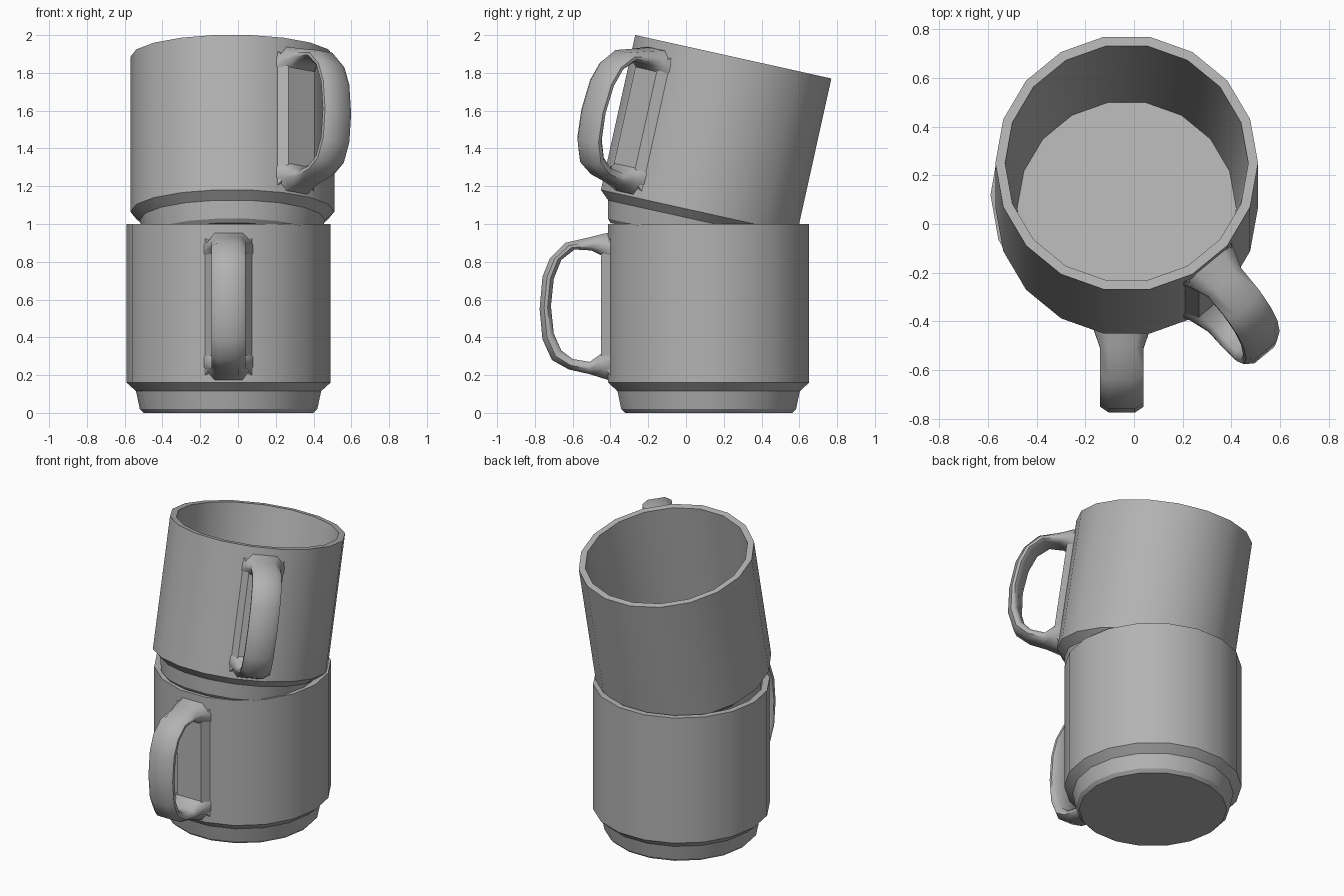
import bpy, bmesh
from math import radians, sin, cos, tau
from mathutils import Matrix, Vector

cube = bpy.data.objects.get("Cube")
if cube:
    bpy.data.objects.remove(cube, do_unlink=True)

grey = bpy.data.materials.new("plain_grey")
grey.use_nodes = True
colour = (0.45, 0.45, 0.45, 1)
grey.diffuse_color = colour
grey.node_tree.nodes["Principled BSDF"].inputs["Base Color"].default_value = colour

SIDES = 18


def loft(name, rings, matrix, angle):
    """Skin a list of closed rings, cap both ends and shade the result."""
    bm = bmesh.new()
    loops = [[bm.verts.new(p) for p in ring] for ring in rings]
    n = len(loops[0])
    for a, b in zip(loops, loops[1:]):
        for i in range(n):
            j = (i + 1) % n
            bm.faces.new((a[i], a[j], b[j], b[i]))
    bm.faces.new(loops[0])
    bm.faces.new(loops[-1])
    bmesh.ops.recalc_face_normals(bm, faces=bm.faces)
    mesh = bpy.data.meshes.new(name)
    bm.to_mesh(mesh)
    bm.free()
    mesh.materials.append(grey)
    obj = bpy.data.objects.new(name, mesh)
    bpy.context.collection.objects.link(obj)
    obj.matrix_world = matrix
    bpy.ops.object.select_all(action='DESELECT')
    obj.select_set(True)
    bpy.context.view_layer.objects.active = obj
    bpy.ops.object.shade_smooth_by_angle(angle=radians(angle))
    return obj


# Cup wall: radius and height, from the foot over the rim to the inner floor
WALL = [(0.45, 0), (0.47, 0.02), (0.49, 0.115), (0.54, 0.16), (0.54, 1),
        (0.5, 1), (0.45, 0.15)]

# Handle stations: outer reach, outer height, inner reach, inner height, half width
HANDLE = [
    (0.505, 0.957, 0.505, 0.78, 0.135),
    (0.55, 0.95, 0.56, 0.83, 0.115),
    (0.63, 0.93, 0.62, 0.86, 0.09),
    (0.76, 0.90, 0.71, 0.865, 0.09),
    (0.84, 0.82, 0.78, 0.81, 0.09),
    (0.88, 0.72, 0.82, 0.71, 0.09),
    (0.895, 0.55, 0.835, 0.565, 0.09),
    (0.88, 0.39, 0.82, 0.42, 0.09),
    (0.83, 0.28, 0.78, 0.33, 0.09),
    (0.74, 0.23, 0.72, 0.285, 0.09),
    (0.63, 0.205, 0.63, 0.27, 0.09),
    (0.55, 0.18, 0.56, 0.32, 0.115),
    (0.505, 0.165, 0.505, 0.36, 0.135),
]


def handle_ring(outer_y, outer_z, inner_y, inner_z, half):
    """Flat strap section with bevelled edges."""
    outer = Vector((0, -outer_y, outer_z))
    inner = Vector((0, -inner_y, inner_z))
    section = [(-0.6, 0), (0.6, 0), (1, 0.4), (1, 0.7),
               (0.75, 1), (-0.75, 1), (-1, 0.7), (-1, 0.4)]
    return [outer.lerp(inner, t) + Vector((x * half, 0, 0)) for x, t in section]


def pad_ring(reach, half, low, high):
    return [(-half, -reach, low), (half, -reach, low),
            (half, -reach, high), (-half, -reach, high)]


def mug(prefix, matrix):
    body = [[(r * cos(tau * i / SIDES), r * sin(tau * i / SIDES), z)
             for i in range(SIDES)] for r, z in WALL]
    loft(prefix + "_mug_body", body, matrix, 30)
    loft(prefix + "_mug_handle", [handle_ring(*s) for s in HANDLE], matrix, 50)
    # Raised strip of wall joining the two handle roots
    pad = [pad_ring(0.505, 0.135, 0.18, 0.94), pad_ring(0.57, 0.09, 0.26, 0.87)]
    loft(prefix + "_mug_handle_pad", pad, matrix, 30)


# Upright mug below, tilted and turned mug resting in its rim
mug("lower", Matrix.Translation((-0.05, 0.12, 0)))
mug("upper", Matrix.Translation((-0.03, 0.034, 0.909))
    @ Matrix.Rotation(radians(-12.5), 4, 'X')
    @ Matrix.Rotation(radians(40), 4, 'Z'))
